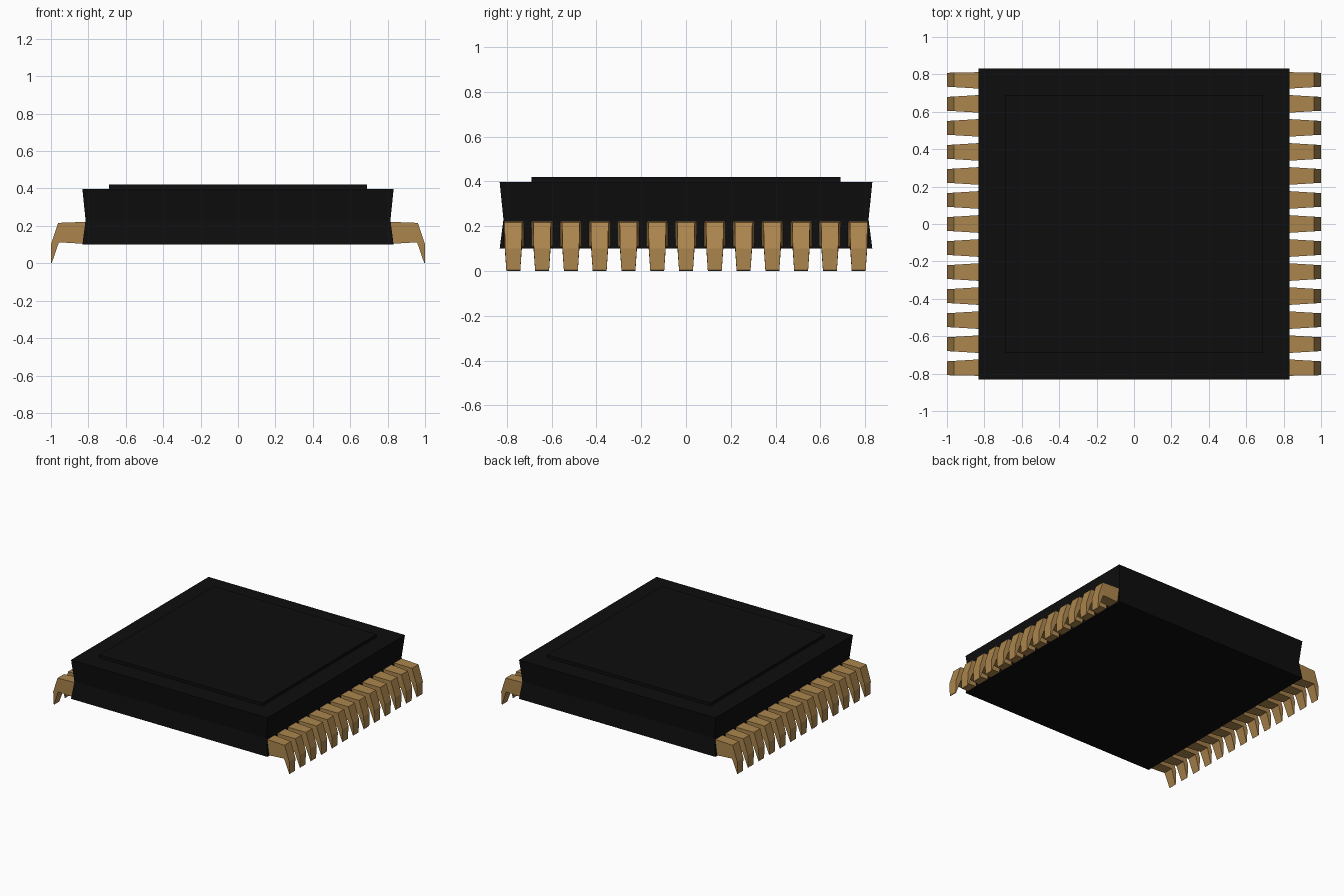
import bpy

if "Cube" in bpy.data.objects:
    bpy.data.objects.remove(bpy.data.objects["Cube"])

def material(name, rgb):
    m = bpy.data.materials.new(name)
    m.diffuse_color = (*rgb, 1)
    m.use_nodes = True
    m.node_tree.nodes["Principled BSDF"].inputs["Base Color"].default_value = m.diffuse_color
    return m

black = material("black plastic", (0.0042, 0.0042, 0.0042))
bronze = material("bronze metal", (0.41, 0.235, 0.075))

def loft(name, rings, mat):
    """Closed solid skinned through rings of equal point count."""
    n = len(rings[0])
    verts = [p for r in rings for p in r]
    faces = [tuple(range(n))[::-1], tuple(range(len(verts) - n, len(verts)))]
    for k in range(len(rings) - 1):
        for i in range(n):
            j = (i + 1) % n
            faces.append((k*n + i, k*n + j, (k+1)*n + j, (k+1)*n + i))
    me = bpy.data.meshes.new(name)
    me.from_pydata(verts, [], faces)
    me.materials.append(mat)
    ob = bpy.data.objects.new(name, me)
    bpy.context.collection.objects.link(ob)
    return ob

def square(s, z):
    return [(-s, -s, z), (s, -s, z), (s, s, z), (-s, s, z)]

# Package body, pinched at the waist, with a raised square step on top
loft("package_body", [square(0.832, 0.10), square(0.815, 0.23),
                      square(0.832, 0.398), square(0.69, 0.398),
                      square(0.69, 0.42)], black)

# Lead sections from body to toe: (top x, top z), (underside x, z), half width
SECTIONS = [((0.80, 0.222), (0.80, 0.103), 0.049),
            ((0.962, 0.216), (0.957, 0.112), 0.039),
            ((1.0, 0.10), (0.967, 0.085), 0.037),
            ((1.0, 0.004), (0.996, 0.0), 0.031)]
LIMIT = 0.812

def lead(name, y, side):
    rings = []
    for (tx, tz), (ux, uz), w in SECTIONS:
        a, b = max(y - w, -LIMIT), min(y + w, LIMIT)
        ring = [(side*tx, a, tz), (side*tx, b, tz), (side*ux, b, uz), (side*ux, a, uz)]
        rings.append(ring if side < 0 else ring[::-1])
    loft(name, [r[::-1] for r in rings], bronze)

# Thirteen bent leads on each side
for side, label in ((-1, "left"), (1, "right")):
    for i in range(13):
        lead(f"{label}_lead_{i + 1}", (i - 6) * 0.1285, side)

# Consistent outward normals
import bmesh
for ob in bpy.context.collection.objects:
    bm = bmesh.new()
    bm.from_mesh(ob.data)
    bmesh.ops.recalc_face_normals(bm, faces=bm.faces)
    bm.to_mesh(ob.data)
    bm.free()
